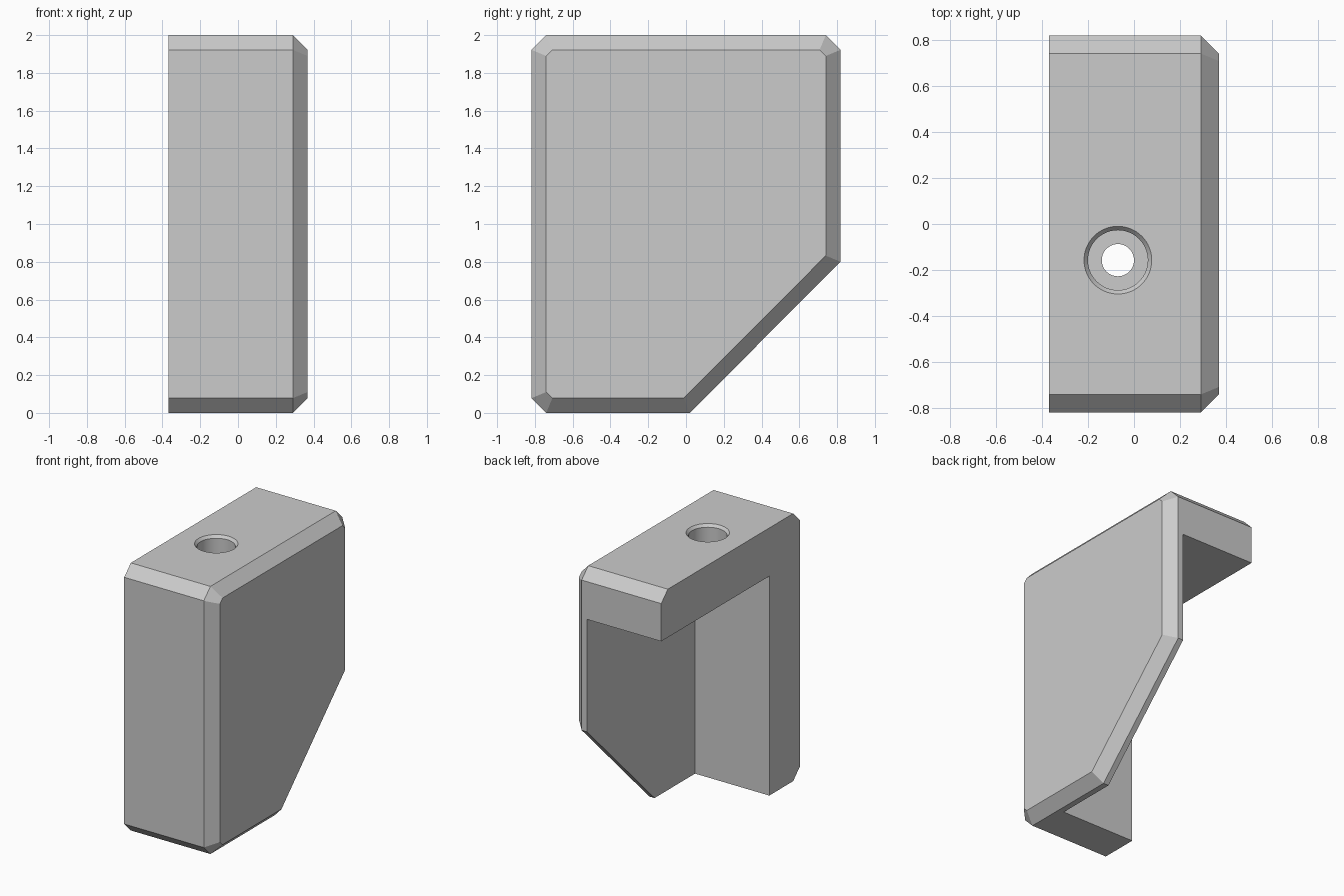
import bpy, bmesh, math
from mathutils import Vector

if "Cube" in bpy.data.objects:
    bpy.data.objects.remove(bpy.data.objects["Cube"])

HX, HY, H = 0.368, 0.818, 2.0      # half width, half depth, height
BEVEL = 0.078                      # outer chamfer
WALL, SIDE = 0.36, 0.122           # front/top wall and side plate thickness

grey = bpy.data.materials.new("light grey")
grey.use_nodes = True
colour = (0.6, 0.6, 0.6, 1)
grey.diffuse_color = colour
grey.node_tree.nodes["Principled BSDF"].inputs["Base Color"].default_value = colour


def make_object(name, bm):
    bmesh.ops.recalc_face_normals(bm, faces=bm.faces)
    mesh = bpy.data.meshes.new(name)
    bm.to_mesh(mesh)
    bm.free()
    mesh.materials.append(grey)
    obj = bpy.data.objects.new(name, mesh)
    bpy.context.collection.objects.link(obj)
    return obj


def cut(target, cutter):
    mod = target.modifiers.new("cut", "BOOLEAN")
    mod.operation, mod.solver, mod.object = "DIFFERENCE", "EXACT", cutter
    bpy.context.view_layer.objects.active = target
    bpy.ops.object.modifier_apply(modifier=mod.name)
    bpy.data.objects.remove(cutter)


# Bracket body: side outline extruded across, with a chamfered outer rim
outline = [(-HY, BEVEL), (BEVEL - HY, 0), (0.02, 0), (HY, 0.8),
           (HY, H - BEVEL), (HY - BEVEL, H), (BEVEL - HY, H), (-HY, H - BEVEL)]
bm = bmesh.new()
base = bm.faces.new([bm.verts.new((-HX, y, z)) for y, z in outline])
ext = bmesh.ops.extrude_face_region(bm, geom=[base], use_keep_orig=True)["geom"]
cap = next(g for g in ext if isinstance(g, bmesh.types.BMFace))
bmesh.ops.translate(bm, verts=cap.verts, vec=(2 * HX - BEVEL, 0, 0))
bmesh.ops.recalc_face_normals(bm, faces=bm.faces)
bmesh.ops.inset_region(bm, faces=[cap], thickness=BEVEL, use_even_offset=True)
bmesh.ops.translate(bm, verts=cap.verts, vec=(BEVEL, 0, 0))
body = make_object("corner_bracket", bm)

# Open cavity behind the front wall and below the top wall
low = Vector((-1, WALL - HY, -1))
high = Vector((HX - SIDE, 1.5, H - WALL))
bm = bmesh.new()
bmesh.ops.create_cube(bm, size=1)
bmesh.ops.scale(bm, verts=bm.verts, vec=high - low)
bmesh.ops.translate(bm, verts=bm.verts, vec=(low + high) / 2)
cut(body, make_object("cavity_cutter", bm))

# Countersunk screw hole through the top wall
profile = [(0, 2.1), (0.147, 2.1), (0.147, 2), (0.13, 1.98),
           (0.13, 1.8), (0.07, 1.8), (0.07, 1.5), (0, 1.5)]
bm = bmesh.new()
verts = [bm.verts.new((r, 0, z)) for r, z in profile]
edges = [bm.edges.new(pair) for pair in zip(verts, verts[1:])]
bmesh.ops.spin(bm, geom=verts + edges, cent=(0, 0, 0), axis=(0, 0, 1),
               angle=math.tau, steps=64, use_merge=True)
bmesh.ops.remove_doubles(bm, verts=bm.verts, dist=0.0001)
bmesh.ops.translate(bm, verts=bm.verts, vec=(-0.07, -0.157, 0))
cut(body, make_object("hole_cutter", bm))

# Smooth hole walls, crisp chamfers
bpy.ops.object.select_all(action="DESELECT")
body.select_set(True)
bpy.context.view_layer.objects.active = body
bpy.ops.object.shade_smooth_by_angle(angle=math.radians(20))
